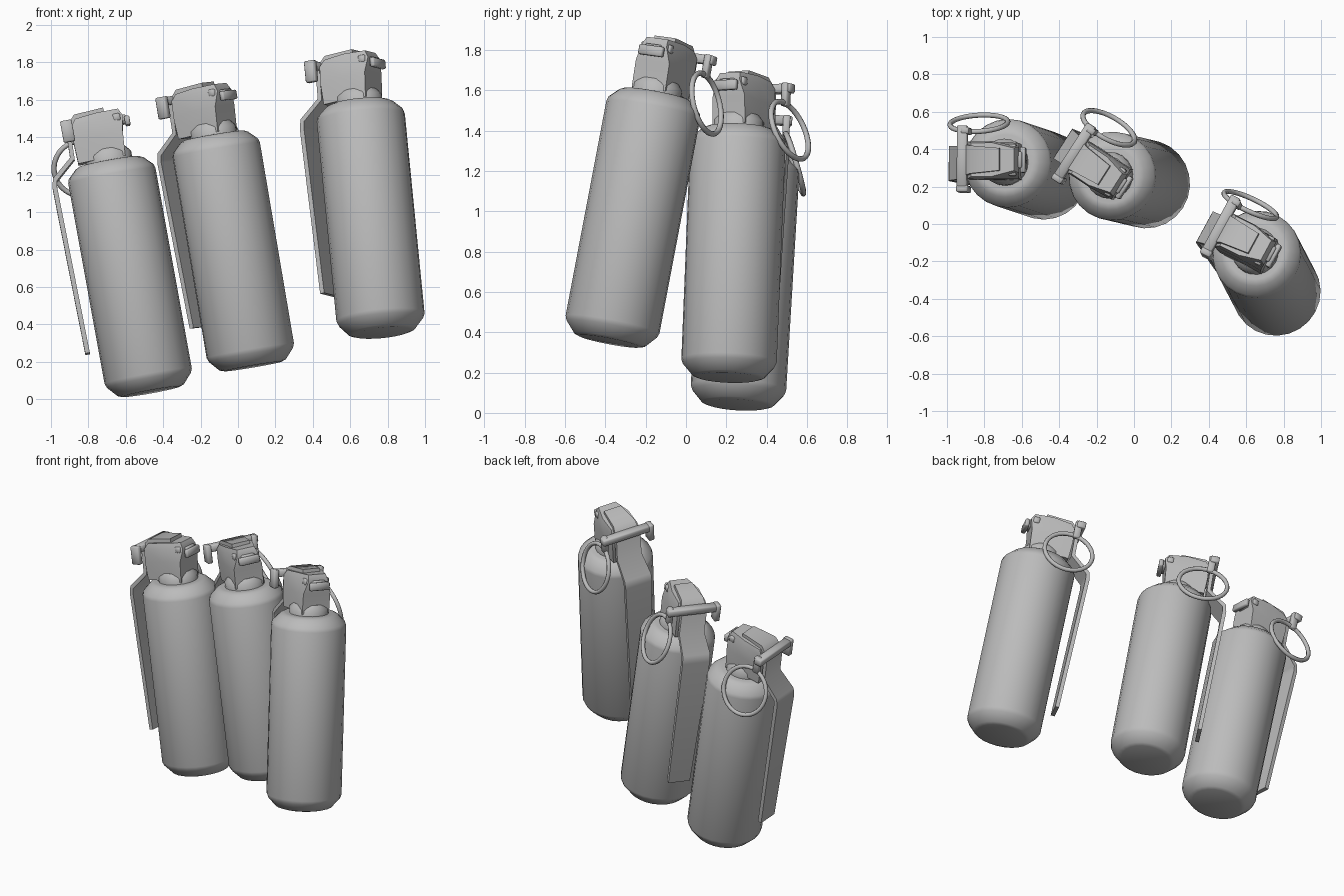
import bpy, bmesh, math
from mathutils import Matrix, Vector

cube = bpy.data.objects.get("Cube")
if cube:
    bpy.data.objects.remove(cube, do_unlink=True)

grey = bpy.data.materials.new("plain_grey")
grey.use_nodes = True
grey.diffuse_color = (0.5, 0.5, 0.5, 1)
grey.node_tree.nodes["Principled BSDF"].inputs["Base Color"].default_value = grey.diffuse_color


def finish(name, bm):
    bmesh.ops.recalc_face_normals(bm, faces=bm.faces)
    mesh = bpy.data.meshes.new(name)
    bm.to_mesh(mesh)
    bm.free()
    mesh.materials.append(grey)
    return mesh


def lathe(name, profile, sides):
    """Closed solid of revolution around z from (radius, height) points."""
    bm = bmesh.new()
    rings = []
    for r, z in profile:
        rings.append([bm.verts.new((r * math.cos(a), r * math.sin(a), z))
                      for a in (math.tau * i / sides for i in range(sides))])
    for lo, hi in zip(rings, rings[1:]):
        for i in range(sides):
            j = (i + 1) % sides
            bm.faces.new((lo[i], lo[j], hi[j], hi[i]))
    bm.faces.new(rings[0])
    bm.faces.new(rings[-1])
    return finish(name, bm)


def add_box(bm, x, y, z):
    """Box between (min, max) pairs on each axis."""
    size = [b - a for a, b in (x, y, z)]
    mid = [(a + b) / 2 for a, b in (x, y, z)]
    bmesh.ops.create_cube(bm, size=1, matrix=Matrix.Translation(mid) @ Matrix.Diagonal(size + [1]))


def boxes(name, items, bevel):
    bm = bmesh.new()
    for item in items:
        add_box(bm, *item)
    bmesh.ops.bevel(bm, geom=bm.edges[:], offset=bevel, segments=1, affect='EDGES')
    return finish(name, bm)


def make_body():
    return lathe("canister_body", [(0.155, 0), (0.18, 0.008), (0.228, 0.062), (0.237, 0.085),
                                   (0.237, 1.175), (0.23, 1.198), (0.185, 1.242), (0.165, 1.252),
                                   (0.15, 1.254)], 24)


def make_neck():
    return lathe("neck", [(0.125, 1.24), (0.125, 1.29), (0.1, 1.32)], 20)


def make_head():
    # Stacked sections: back x, front x, half width at back, half width at front, height at back, front
    sections = [(-0.165, 0.09, 0.095, 0.095, 1.265, 1.265),
                (-0.17, 0.1, 0.1, 0.095, 1.38, 1.40),
                (-0.165, 0.115, 0.1, 0.07, 1.47, 1.48),
                (-0.14, 0.095, 0.09, 0.06, 1.505, 1.52)]
    bm = bmesh.new()
    rings = []
    for xb, xf, wb, wf, zb, zf in sections:
        xm, zm, wm = (xb + xf) / 2, (zb + zf) / 2 + 0.005, max(wb, wf)
        half = [(xb, wb, zb), (xm, wm, zm), (xf, wf, zf)]
        ring = half + [(x, -y, z) for x, y, z in reversed(half)]
        rings.append([bm.verts.new(p) for p in ring])
    n = len(rings[0])
    for lo, hi in zip(rings, rings[1:]):
        for i in range(n):
            j = (i + 1) % n
            bm.faces.new((lo[i], lo[j], hi[j], hi[i]))
    bm.faces.new(rings[0])
    bm.faces.new(rings[-1])
    return finish("head", bm)


def make_lever():
    # Bent strip: x, height, half width
    path = [(0.02, 1.515, 0.06), (-0.135, 1.505, 0.075), (-0.175, 1.46, 0.085),
            (-0.18, 1.295, 0.085), (-0.295, 1.195, 0.093), (-0.299, 1.16, 0.093),
            (-0.285, 0.26, 0.073)]
    bm = bmesh.new()
    pts = [Vector((x, 0, z)) for x, z, w in path]
    rows = []
    for i, (x, z, w) in enumerate(path):
        d = (pts[min(i + 1, len(pts) - 1)] - pts[max(i - 1, 0)]).normalized()
        out = Vector((d.z, 0, -d.x)) * 0.025
        side = Vector((0, w, 0))
        rows.append([bm.verts.new(p) for p in
                     (pts[i] - side, pts[i] + side, pts[i] + side + out, pts[i] - side + out)])
    for a, b in zip(rows, rows[1:]):
        for k in range(4):
            bm.faces.new((a[k], a[(k + 1) % 4], b[(k + 1) % 4], b[k]))
    bm.faces.new(rows[0])
    bm.faces.new(rows[-1])
    return finish("lever", bm)


def make_ring():
    # Pull ring, hanging outward from the end of the pin
    bm = bmesh.new()
    major, minor, n, m = 0.155, 0.014, 32, 8
    place = Matrix.Translation((-0.144, 0.21, 1.256)) @ Matrix.Rotation(math.radians(20), 4, 'X')
    grid = []
    for i in range(n):
        a = math.tau * i / n
        row = []
        for k in range(m):
            b = math.tau * k / m
            r = major + minor * math.cos(b)
            row.append(bm.verts.new(place @ Vector((r * math.cos(a), minor * math.sin(b), r * math.sin(a)))))
        grid.append(row)
    for i in range(n):
        for k in range(m):
            i2, k2 = (i + 1) % n, (k + 1) % m
            bm.faces.new((grid[i][k], grid[i2][k], grid[i2][k2], grid[i][k2]))
    return finish("pull_ring", bm)


parts = [
    make_body(), make_neck(), make_head(), make_lever(), make_ring(),
    # Cross pin with a tab at each end
    boxes("cross_pin", [((-0.22, -0.165), (-0.165, 0.185), (1.455, 1.5)),
                        ((-0.222, -0.16), (-0.172, -0.135), (1.385, 1.502)),
                        ((-0.2, -0.155), (0.14, 0.175), (1.385, 1.502))], 0.006),
    # Hinge at the front of the head
    boxes("hinge", [((0.06, 0.13), (-0.045, 0.045), (1.435, 1.485)),
                    ((0.12, 0.148), (-0.068, 0.068), (1.425, 1.475)),
                    ((0.06, 0.1), (-0.085, 0.085), (1.455, 1.495))], 0.006),
]

# Base centre, shoulder centre and turn about the axis of each canister
canisters = {
    "right": ((-0.465, 0.255, 0.04), (-0.69, 0.33, 1.28), 0),
    "middle": ((0.08, 0.21, 0.175), (-0.13, 0.26, 1.415), -33),
    "left": ((0.77, -0.38, 0.355), (0.645, -0.14, 1.62), -28),
}
for side, (base, top, turn) in canisters.items():
    axis = (Vector(top) - Vector(base)).normalized()
    tilt = Vector((0, 0, 1)).rotation_difference(axis).to_matrix().to_4x4()
    place = Matrix.Translation(base) @ tilt @ Matrix.Rotation(math.radians(turn), 4, 'Z')
    for mesh in parts:
        obj = bpy.data.objects.new(side + "_" + mesh.name, mesh)
        bpy.context.collection.objects.link(obj)
        obj.matrix_world = place

# Smooth shading with crisp edges on the shared meshes
bpy.ops.object.select_all(action='DESELECT')
for obj in bpy.context.collection.objects:
    if obj.type == 'MESH' and obj.name.startswith("right_"):
        obj.select_set(True)
        bpy.context.view_layer.objects.active = obj
bpy.ops.object.shade_smooth_by_angle(angle=math.radians(50))
